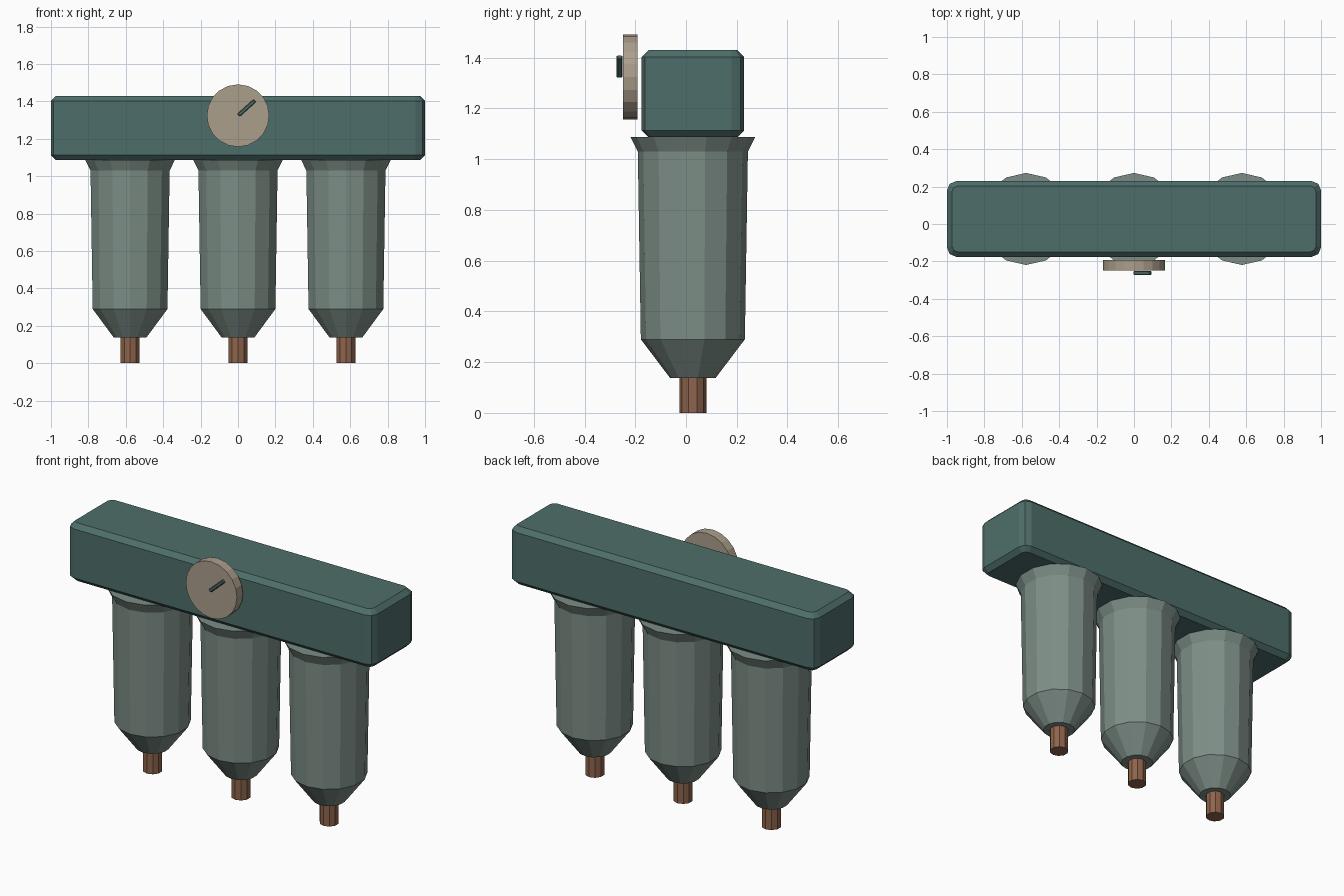
import bpy, bmesh
from math import radians, sin, cos, pi
from mathutils import Matrix, Vector

cube = bpy.data.objects.get("Cube")
if cube:
    bpy.data.objects.remove(cube, do_unlink=True)


def material(name, rgb):
    m = bpy.data.materials.new(name)
    m.use_nodes = True
    m.diffuse_color = (*rgb, 1)
    m.node_tree.nodes["Principled BSDF"].inputs["Base Color"].default_value = (*rgb, 1)
    return m


teal = material("teal_paint", (0.076, 0.156, 0.144))
grey = material("grey_green_bowl", (0.205, 0.27, 0.24))
beige = material("beige_dial", (0.41, 0.345, 0.26))
brown = material("brown_drain", (0.27, 0.127, 0.072))


def finish(bm, name, mat):
    bmesh.ops.recalc_face_normals(bm, faces=bm.faces)
    mesh = bpy.data.meshes.new(name)
    bm.to_mesh(mesh)
    bm.free()
    mesh.materials.append(mat)
    obj = bpy.data.objects.new(name, mesh)
    bpy.context.collection.objects.link(obj)
    return obj


def lathe(name, profile, sides, mat, matrix):
    """Closed faceted solid from (radius, height) rings, one corner facing +y."""
    bm = bmesh.new()
    rings = [[bm.verts.new((r * sin(2 * pi * i / sides), r * cos(2 * pi * i / sides), z))
              for i in range(sides)] for r, z in profile]
    for low, high in zip(rings, rings[1:]):
        for i in range(sides):
            j = (i + 1) % sides
            bm.faces.new((low[i], low[j], high[j], high[i]))
    bm.faces.new(rings[0])
    bm.faces.new(rings[-1])
    bm.transform(matrix)
    return finish(bm, name, mat)


def box(size, matrix):
    bm = bmesh.new()
    bmesh.ops.create_cube(bm, size=1, matrix=matrix @ Matrix.Diagonal((*size, 1)))
    return bm


AXIS_Y = 0.027

# Header block: rounded upright corners, chamfered top and bottom rims
bm = box((2, 0.405, 0.343), Matrix.Translation((0, AXIS_Y, 1.258)))
upright = [e for e in bm.edges if abs(e.verts[0].co.z - e.verts[1].co.z) > 0.1]
bmesh.ops.bevel(bm, geom=upright, offset=0.05, segments=2, profile=0.5, affect='EDGES')
caps = [f for f in bm.faces if abs(f.normal.z) > 0.9]
rims = list({e for f in caps for e in f.edges})
bmesh.ops.bevel(bm, geom=rims, offset=0.027, segments=1, affect='EDGES')
finish(bm, "header_block", teal)

# Three filter bowls with flared collars and drain stems
bowl = [(0.09, 0.138), (0.205, 0.29), (0.217, 1.03), (0.246, 1.088)]
stem = [(0.053, 0), (0.053, 0.15)]
for side, x in (("right", -0.577), ("middle", 0), ("left", 0.577)):
    place = Matrix.Translation((x, AXIS_Y, 0))
    lathe("bowl_" + side, bowl, 14, grey, place)
    lathe("drain_stem_" + side, stem, 10, brown, place)

# Gauge dial standing just in front of the header
face_front = Matrix.Translation((0, -0.192, 1.324)) @ Matrix.Rotation(radians(90), 4, 'X')
lathe("gauge_dial", [(0.167, 0), (0.167, 0.057)], 20, beige, face_front)

# Gauge needle pointing up to the left
tilt = Matrix.Translation((0.046, -0.262, 1.365)) @ Matrix.Rotation(radians(-42), 4, 'Y')
bm = box((0.117, 0.022, 0.02), tilt)
bmesh.ops.bevel(bm, geom=bm.edges[:], offset=0.004, segments=1, affect='EDGES')
finish(bm, "gauge_needle", teal)
